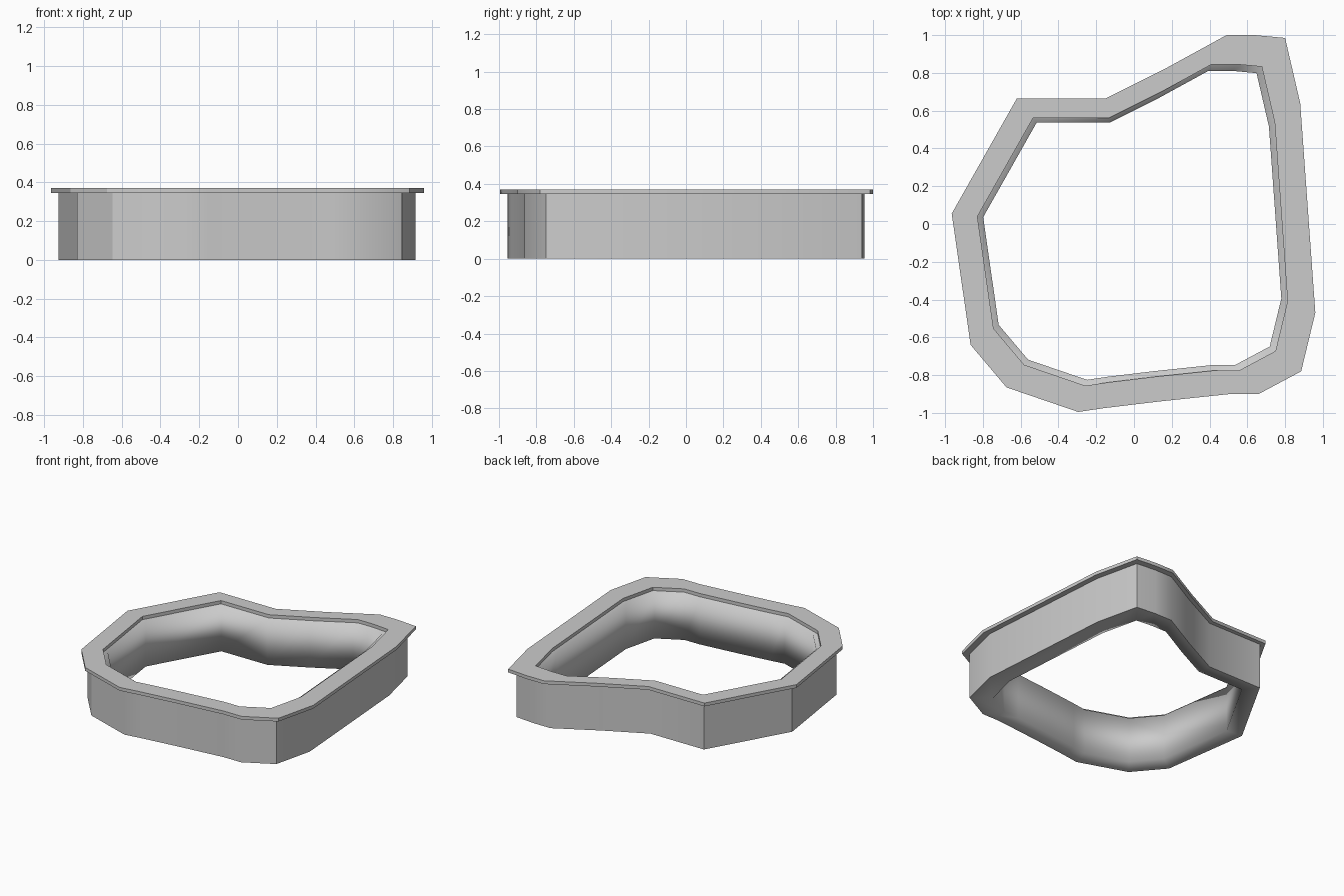
import bpy, bmesh, math

if "Cube" in bpy.data.objects:
    bpy.data.objects.remove(bpy.data.objects["Cube"])

# Irregular outline of the flange, counter-clockwise seen from above
OUTLINE = [
    (0.49, 1.0), (0.17, 0.825), (-0.15, 0.665), (-0.62, 0.665),
    (-0.965, 0.055), (-0.865, -0.64), (-0.675, -0.865), (-0.295, -0.995),
    (-0.16, -0.975), (0.13, -0.94), (0.51, -0.90), (0.66, -0.90),
    (0.885, -0.78), (0.96, -0.47), (0.88, 0.64), (0.80, 0.985), (0.64, 1.0),
]
CX, CY = -0.04, -0.05  # point the smaller outlines shrink towards


def ring(name, outer, inner, z0, z1, soft_inside):
    """Closed ring swept from four scaled copies of the outline."""
    bm = bmesh.new()
    section = [(outer, z0), (outer, z1), (inner, z1), (inner, z0)]
    loops = [[bm.verts.new((CX + (x - CX) * s, CY + (y - CY) * s, z))
              for x, y in OUTLINE] for s, z in section]
    n = len(OUTLINE)
    for k in range(4):
        a, b = loops[k], loops[(k + 1) % 4]
        for i in range(n):
            j = (i + 1) % n
            bm.faces.new((a[i], a[j], b[j], b[i]))
    bmesh.ops.recalc_face_normals(bm, faces=bm.faces)
    inside = set(loops[2] + loops[3])
    for f in bm.faces:
        f.smooth = True
    for e in bm.edges:
        crisp = e.calc_face_angle() > math.radians(30)
        if soft_inside and all(v in inside for v in e.verts):
            crisp = False
        e.smooth = not crisp
    mesh = bpy.data.meshes.new(name)
    bm.to_mesh(mesh)
    bm.free()
    obj = bpy.data.objects.new(name, mesh)
    bpy.context.collection.objects.link(obj)
    return obj


# Wall with softly shaded inside, and the thin overhanging rim set on it
ring("ring_wall", 0.957, 0.82, 0.0, 0.345, True)
ring("top_rim", 1.0, 0.853, 0.345, 0.37, False)
